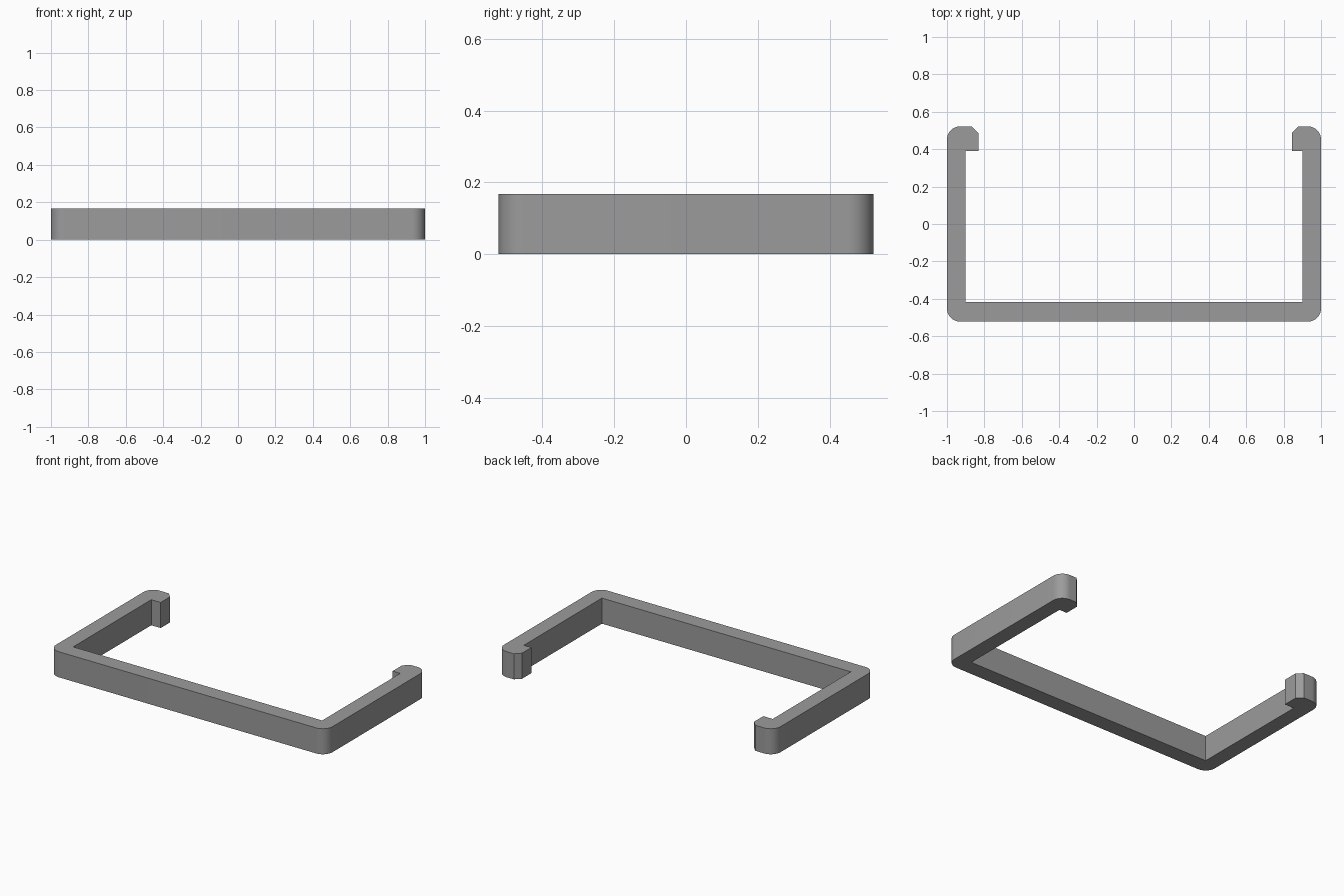
import bpy, bmesh, math

if "Cube" in bpy.data.objects:
    bpy.data.objects.remove(bpy.data.objects["Cube"])

X, Y, H, R = 1.0, 0.522, 0.167, 0.07   # half width, half depth, height, corner radius
WALL_X, WALL_Y = 0.90, -0.417          # inner faces of the arms and front bar
HOOK_Y, CHAMFER = 0.39, 0.035          # hook underside and tip bevel
LEFT_TIP, RIGHT_TIP = -0.832, 0.845    # hook tips


def arc(cx, cy, start, steps=12):
    """Quarter circle, counter-clockwise from the start angle."""
    return [(cx + R * math.cos(math.radians(start + 90 * i / steps)),
             cy + R * math.sin(math.radians(start + 90 * i / steps)))
            for i in range(steps + 1)]


# Outline of the clip: rounded outer corners, then hooks and inner walls
outline = arc(-X + R, -Y + R, 180) + arc(X - R, -Y + R, 270) + arc(X - R, Y - R, 0)
outline += [(RIGHT_TIP + CHAMFER, Y), (RIGHT_TIP, Y - CHAMFER), (RIGHT_TIP, HOOK_Y),
            (WALL_X, HOOK_Y), (WALL_X, WALL_Y), (-WALL_X, WALL_Y), (-WALL_X, HOOK_Y),
            (LEFT_TIP, HOOK_Y), (LEFT_TIP, Y - CHAMFER), (LEFT_TIP - CHAMFER, Y)]
outline += arc(-X + R, Y - R, 90)

# Extrude the outline to full height
bm = bmesh.new()
base = bm.faces.new([bm.verts.new((x, y, 0)) for x, y in outline])
top = bmesh.ops.extrude_face_region(bm, geom=[base], use_keep_orig=True)
bmesh.ops.translate(bm, vec=(0, 0, H),
                    verts=[g for g in top["geom"] if isinstance(g, bmesh.types.BMVert)])
bmesh.ops.recalc_face_normals(bm, faces=bm.faces)
mesh = bpy.data.meshes.new("hooked_bracket")
bm.to_mesh(mesh)
bm.free()

grey = bpy.data.materials.new("mid grey")
grey.diffuse_color = (0.33, 0.33, 0.33, 1)
grey.use_nodes = True
grey.node_tree.nodes["Principled BSDF"].inputs["Base Color"].default_value = grey.diffuse_color
mesh.materials.append(grey)

bracket = bpy.data.objects.new("hooked_bracket", mesh)
bpy.context.collection.objects.link(bracket)
bpy.context.view_layer.objects.active = bracket
bracket.select_set(True)
bpy.ops.object.shade_smooth_by_angle(angle=math.radians(30))
